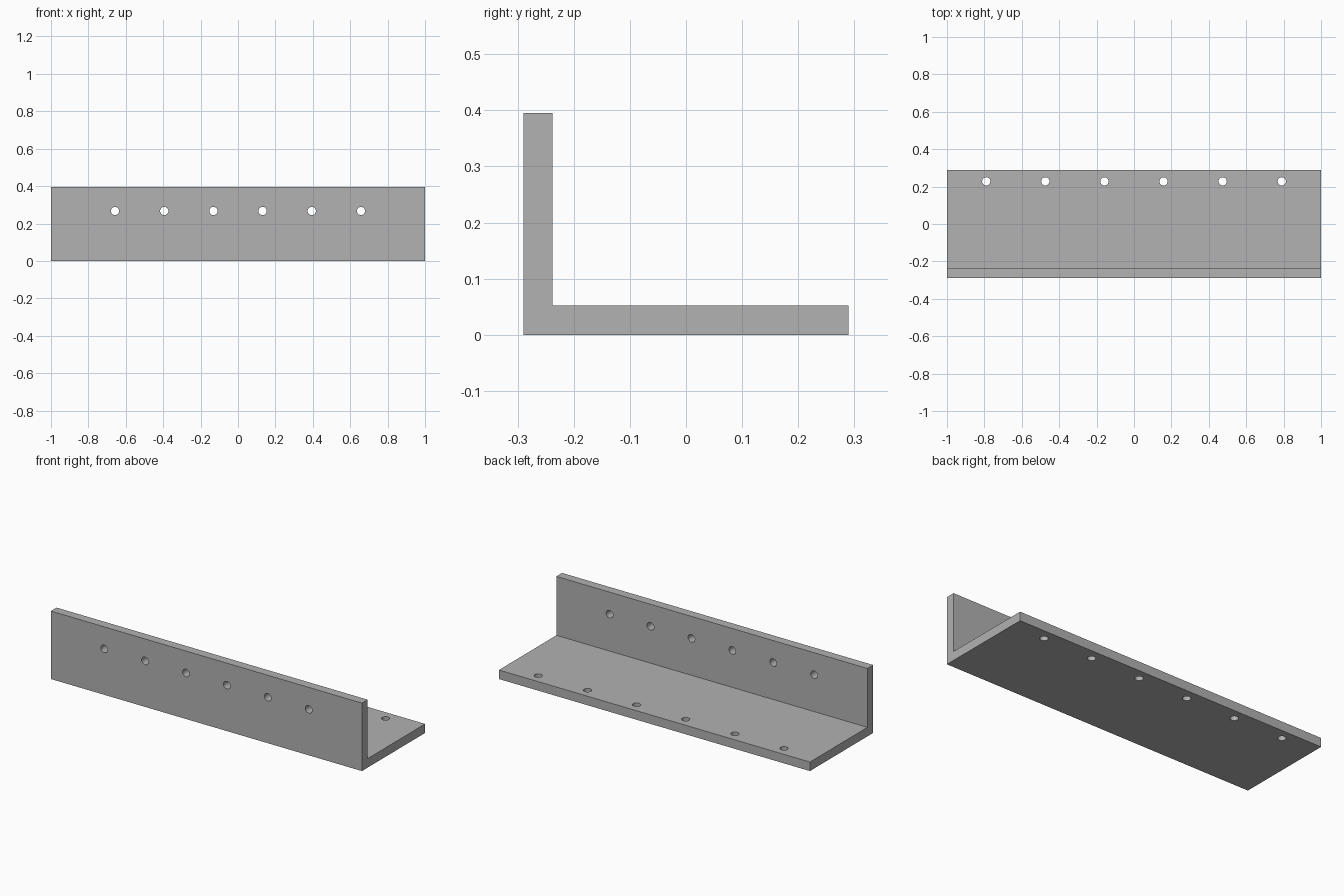
import bpy
import bmesh
from math import pi, radians
from mathutils import Matrix

cube = bpy.data.objects.get("Cube")
if cube:
    bpy.data.objects.remove(cube, do_unlink=True)

LENGTH, DEPTH, HEIGHT, THICK = 2.0, 0.58, 0.395, 0.0525
HOLE_RADIUS = 0.022

steel = bpy.data.materials.new("plain_grey")
steel.use_nodes = True
grey = (0.445, 0.445, 0.445, 1)
steel.diffuse_color = grey
steel.node_tree.nodes["Principled BSDF"].inputs["Base Color"].default_value = grey


def make_object(name, bm):
    bmesh.ops.recalc_face_normals(bm, faces=bm.faces)
    mesh = bpy.data.meshes.new(name)
    bm.to_mesh(mesh)
    bm.free()
    mesh.materials.append(steel)
    obj = bpy.data.objects.new(name, mesh)
    bpy.context.collection.objects.link(obj)
    return obj


# L-shaped profile extruded along x
front, back = -DEPTH / 2, DEPTH / 2
profile = [(front, 0), (back, 0), (back, THICK), (front + THICK, THICK),
           (front + THICK, HEIGHT), (front, HEIGHT)]
bm = bmesh.new()
end = bm.faces.new([bm.verts.new((-LENGTH / 2, y, z)) for y, z in profile])
side = bmesh.ops.extrude_face_region(bm, geom=[end])["geom"]
bmesh.ops.translate(bm, vec=(LENGTH, 0, 0),
                    verts=[v for v in side if isinstance(v, bmesh.types.BMVert)])
bracket = make_object("angle_bracket", bm)

# Bolt holes: one row through the upright flange, one through the base
bm = bmesh.new()


def hole_row(spacing, y, z, rotation):
    for i in range(6):
        place = Matrix.Translation(((i - 2.5) * spacing, y, z)) @ rotation
        bmesh.ops.create_cone(bm, cap_ends=True, segments=32, radius1=HOLE_RADIUS,
                              radius2=HOLE_RADIUS, depth=THICK * 2, matrix=place)


hole_row(0.263, front + THICK / 2, 0.267, Matrix.Rotation(pi / 2, 4, "X"))
hole_row(0.316, 0.228, THICK / 2, Matrix.Identity(4))
cutter = make_object("hole_cutter", bm)
cutter.hide_render = True

# Cut the holes and discard the cutter
cut = bracket.modifiers.new("bolt_holes", "BOOLEAN")
cut.operation = "DIFFERENCE"
cut.solver = "EXACT"
cut.object = cutter
bpy.ops.object.select_all(action="DESELECT")
bpy.context.view_layer.objects.active = bracket
bracket.select_set(True)
bpy.ops.object.modifier_apply(modifier=cut.name)
bpy.data.objects.remove(cutter, do_unlink=True)

bpy.ops.object.shade_smooth_by_angle(angle=radians(30))
